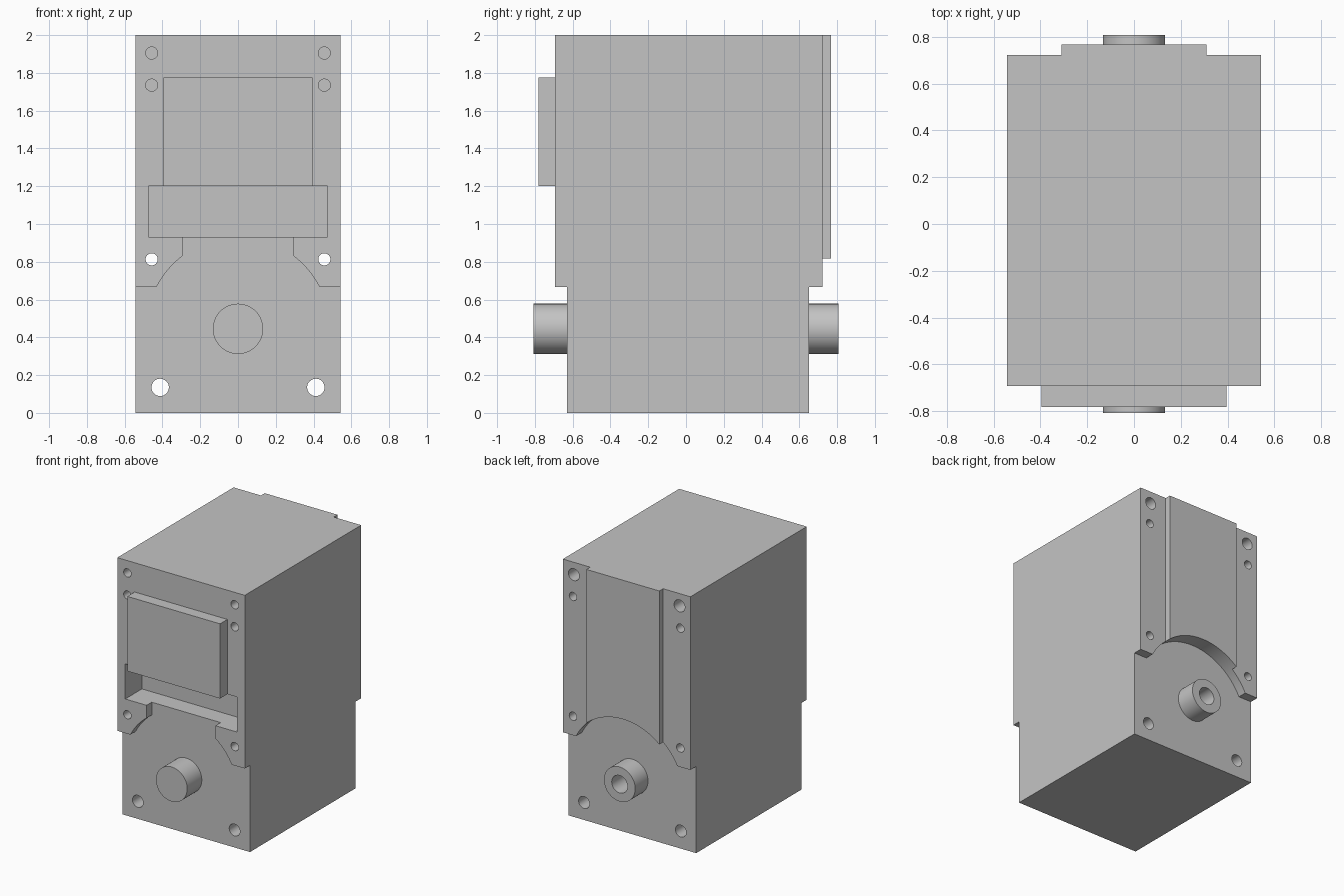
import bpy
import bmesh
import math
from mathutils import Vector

if "Cube" in bpy.data.objects:
    bpy.data.objects.remove(bpy.data.objects["Cube"], do_unlink=True)

GREY = (0.55, 0.55, 0.55, 1.0)
grey = bpy.data.materials.new("plain grey")
grey.use_nodes = True
grey.diffuse_color = GREY
grey.node_tree.nodes["Principled BSDF"].inputs["Base Color"].default_value = GREY

HALF_W = 0.543
AXLE_Z = 0.445
ARC_R = 0.485
STEP_Z = 0.667


def extrude(bm, pts, direction):
    """Closed prism from a loop of points."""
    face = bm.faces.new([bm.verts.new(p) for p in pts])
    res = bmesh.ops.extrude_face_region(bm, geom=[face])
    verts = [g for g in res["geom"] if isinstance(g, bmesh.types.BMVert)]
    bmesh.ops.translate(bm, verts=verts, vec=Vector(direction))


def finish(name, bm):
    bmesh.ops.recalc_face_normals(bm, faces=bm.faces[:])
    mesh = bpy.data.meshes.new(name)
    bm.to_mesh(mesh)
    bm.free()
    mesh.materials.append(grey)
    obj = bpy.data.objects.new(name, mesh)
    bpy.context.collection.objects.link(obj)
    return obj


def prism_y(name, outlines, y0, y1):
    """Outlines in the xz plane, extruded from y0 to y1."""
    bm = bmesh.new()
    for pts in outlines:
        extrude(bm, [(x, y0, z) for x, z in pts], (0, y1 - y0, 0))
    return finish(name, bm)


def circle(x, z, r, n=48):
    return [(x + r * math.cos(2 * math.pi * i / n),
             z + r * math.sin(2 * math.pi * i / n)) for i in range(n)]


def rect(w, z0, z1):
    return [(-w, z0), (w, z0), (w, z1), (-w, z1)]


def pair(x, z, r):
    return [circle(x, z, r, 32), circle(-x, z, r, 32)]


def arc(a0, a1, n=24):
    return [(ARC_R * math.cos(a0 + (a1 - a0) * i / n),
             AXLE_Z + ARC_R * math.sin(a0 + (a1 - a0) * i / n)) for i in range(n + 1)]


def cut(obj, cutter):
    mod = obj.modifiers.new("cut", "BOOLEAN")
    mod.operation = "DIFFERENCE"
    mod.solver = "EXACT"
    mod.object = cutter
    bpy.ops.object.select_all(action="DESELECT")
    bpy.context.view_layer.objects.active = obj
    obj.select_set(True)
    bpy.ops.object.modifier_apply(modifier=mod.name)


# Housing: plan outline with the raised rib at the back
right = [(HALF_W, -0.693), (HALF_W, 0.722), (0.31, 0.722), (0.31, 0.768)]
plan = right + [(-x, y) for x, y in reversed(right)]
bm = bmesh.new()
extrude(bm, [(x, y, 0) for x, y in plan], (0, 0, 2))
housing = finish("housing", bm)

# Recesses around the axle on both faces
low = math.asin((STEP_Z - AXLE_Z) / ARC_R)
skirt = [(-0.7, STEP_Z), (-0.7, -0.1), (0.7, -0.1), (0.7, STEP_Z)]
back_outline = skirt + arc(low, math.pi - low, 48)
neck = math.acos(0.293 / ARC_R)
front_outline = (skirt + arc(low, neck) + [(0.293, 0.96), (-0.293, 0.96)]
                 + arc(math.pi - neck, math.pi - low))

small = pair(0.457, 1.735, 0.032)
bore = prism_y("bore_cutter", [circle(0, AXLE_Z, 0.067)], 0.45, 1)
cutters = [
    prism_y("front_recess_cutter", [front_outline], -1, -0.63),
    prism_y("back_recess_cutter", [back_outline], 0.652, 1),
    prism_y("slot_cutter", [rect(0.475, 0.93, 1.2)], -1, -0.49),
    prism_y("through_hole_cutter",
            pair(0.457, 0.813, 0.032) + pair(0.412, 0.135, 0.046), -1, 1),
    prism_y("front_hole_cutter", pair(0.457, 1.905, 0.032) + small, -1, -0.45),
    prism_y("back_hole_cutter", pair(0.45, 1.905, 0.046) + small, 0.48, 1),
    bore,
]
for cutter in cutters:
    cut(housing, cutter)

# Raised front panel and the two axle stubs
panel = prism_y("front_panel", [rect(0.395, 1.2, 1.775)], -0.782, -0.693)
front_axle = prism_y("front_axle", [circle(0, AXLE_Z, 0.133, 64)], -0.808, -0.62)
back_axle = prism_y("back_axle", [circle(0, AXLE_Z, 0.133, 64)], 0.64, 0.808)
cut(back_axle, bore)

for cutter in cutters:
    bpy.data.objects.remove(cutter, do_unlink=True)

# Smooth round walls, crisp edges
bpy.ops.object.select_all(action="DESELECT")
for obj in (housing, panel, front_axle, back_axle):
    obj.select_set(True)
bpy.context.view_layer.objects.active = housing
bpy.ops.object.shade_smooth_by_angle(angle=math.radians(30))
